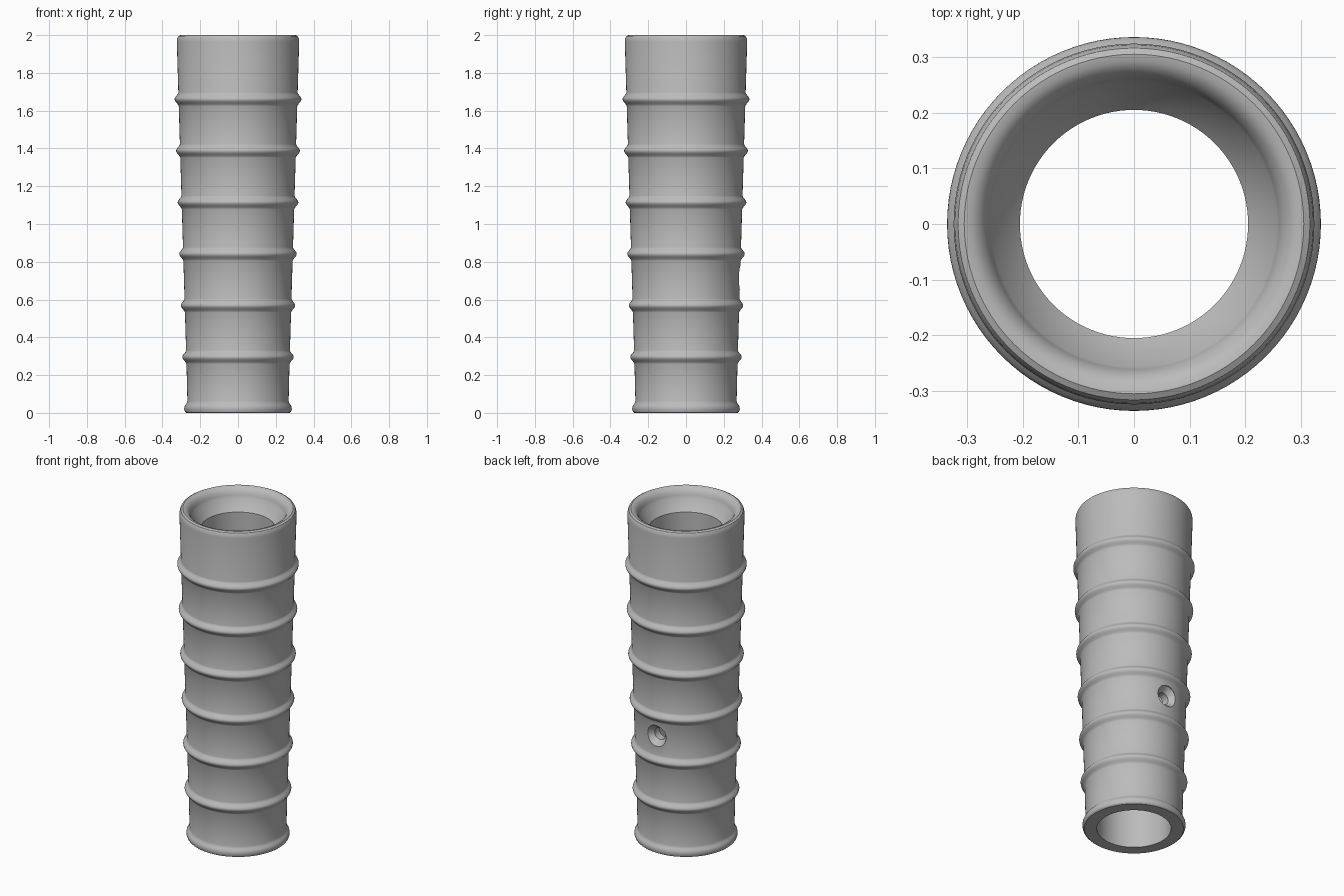
import bpy, bmesh, math
from mathutils import Matrix

cube = bpy.data.objects.get("Cube")
if cube:
    bpy.data.objects.remove(cube, do_unlink=True)

SEGMENTS = 96

grey = bpy.data.materials.new("plain grey")
grey.use_nodes = True
colour = (0.5, 0.5, 0.5, 1)
grey.diffuse_color = colour
grey.node_tree.nodes["Principled BSDF"].inputs["Base Color"].default_value = colour


def lathe(name, profile, closed, segments=SEGMENTS):
    """Revolve (radius, height) points around z."""
    bm = bmesh.new()
    rings = []
    for r, z in profile:
        rings.append([bm.verts.new((r * math.cos(a), r * math.sin(a), z))
                      for a in (2 * math.pi * i / segments for i in range(segments))])
    pairs = list(zip(rings, rings[1:]))
    if closed:
        pairs.append((rings[-1], rings[0]))
    else:
        bm.faces.new(rings[0])
        bm.faces.new(rings[-1])
    for low, high in pairs:
        for i in range(segments):
            j = (i + 1) % segments
            bm.faces.new((low[i], low[j], high[j], high[i]))
    bmesh.ops.recalc_face_normals(bm, faces=bm.faces)
    mesh = bpy.data.meshes.new(name)
    bm.to_mesh(mesh)
    bm.free()
    mesh.materials.append(grey)
    obj = bpy.data.objects.new(name, mesh)
    bpy.context.collection.objects.link(obj)
    return obj


def body_radius(z):
    return 0.265 + 0.03 * z


# Foot lip
profile = [(0.205, 0), (0.274, 0), (0.281, 0.006), (0.285, 0.018), (0.284, 0.032),
           (0.279, 0.042), (0.272, 0.05), (0.268, 0.062)]

# Tapered outer wall with six rounded ribs
for k in range(6):
    centre = 0.295 + 0.273 * k
    for s in range(-6, 7):
        z = centre + 0.036 * s / 6
        bump = 0.021 * math.cos(math.pi / 2 * s / 6) ** 1.7
        profile.append((body_radius(z) + bump, z))

# Rounded mouth, funnel and straight bore
profile += [(0.324, 1.965), (0.322, 1.982), (0.316, 1.994), (0.305, 2.0), (0.292, 1.998),
            (0.279, 1.99), (0.268, 1.976), (0.261, 1.958), (0.257, 1.94), (0.205, 1.88)]
tube = lathe("tapered_tube", profile, closed=True)

# Countersunk hole through the back wall
cutter = lathe("hole_cutter", [(0.036, 0.1), (0.036, 0.25), (0.064, 0.283), (0.064, 0.4)],
               closed=False, segments=40)
cutter.data.transform(Matrix.Translation((0, 0, 0.72)) @ Matrix.Rotation(-math.pi / 2, 4, "X"))
cutter.hide_render = True

cut = tube.modifiers.new("back_hole", "BOOLEAN")
cut.operation = "DIFFERENCE"
cut.solver = "EXACT"
cut.object = cutter

bpy.ops.object.select_all(action="DESELECT")
tube.select_set(True)
bpy.context.view_layer.objects.active = tube
bpy.ops.object.modifier_apply(modifier=cut.name)
bpy.data.objects.remove(cutter, do_unlink=True)
bpy.ops.object.shade_smooth_by_angle(angle=math.radians(30))
